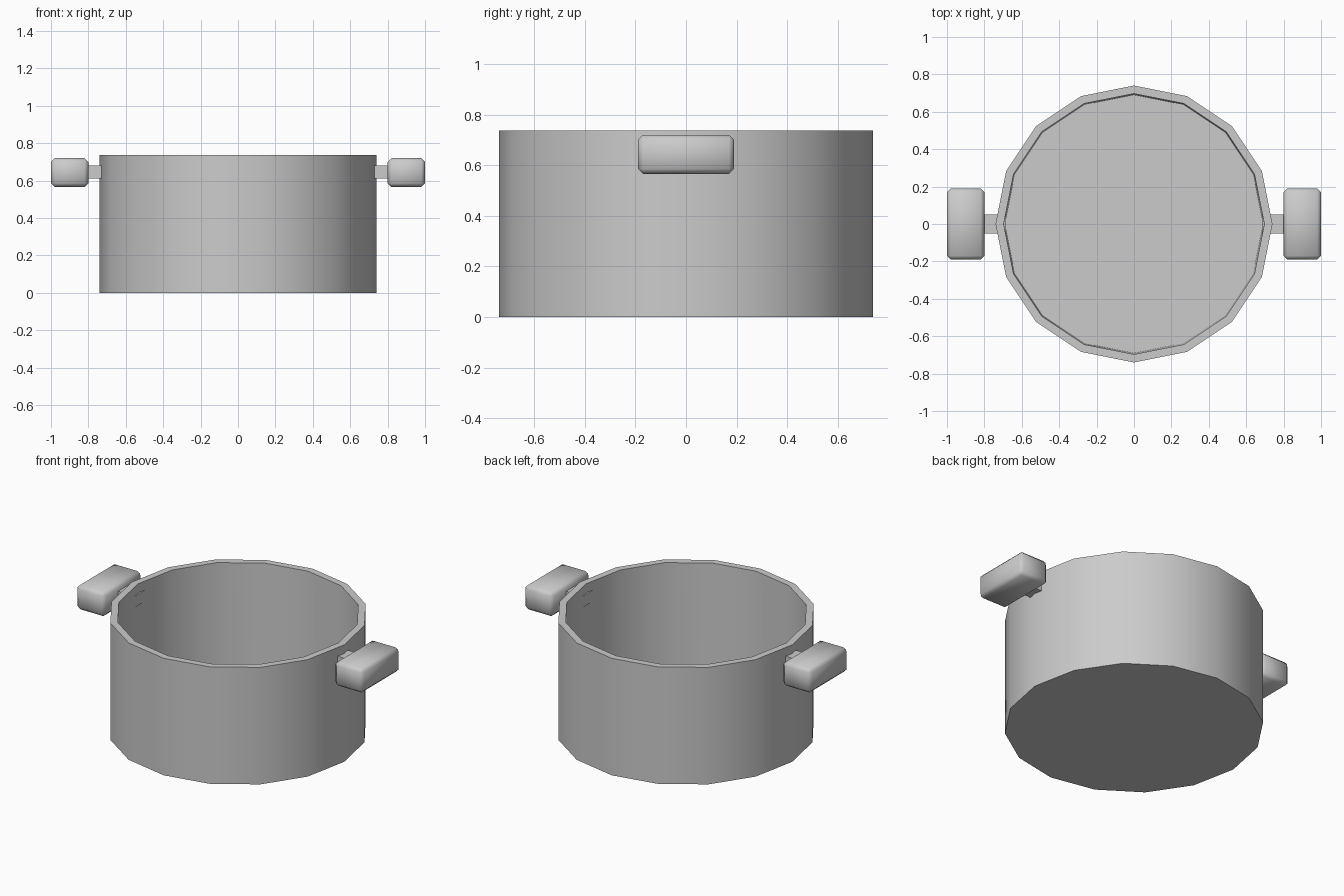
import bpy, bmesh, math

if "Cube" in bpy.data.objects:
    bpy.data.objects.remove(bpy.data.objects["Cube"])

SIDES = 16


def finish(name, bm, angle):
    bmesh.ops.recalc_face_normals(bm, faces=bm.faces)
    me = bpy.data.meshes.new(name)
    bm.to_mesh(me)
    bm.free()
    ob = bpy.data.objects.new(name, me)
    bpy.context.collection.objects.link(ob)
    bpy.ops.object.select_all(action='DESELECT')
    ob.select_set(True)
    bpy.context.view_layer.objects.active = ob
    bpy.ops.object.shade_smooth_by_angle(angle=math.radians(angle))
    return ob


def box(name, lo, hi, bevel, angle):
    bm = bmesh.new()
    bmesh.ops.create_cube(bm, size=1)
    for v in bm.verts:
        v.co = [(a + b) / 2 + c * (b - a) for a, b, c in zip(lo, hi, v.co)]
    if bevel:
        bmesh.ops.bevel(bm, geom=bm.edges[:], offset=bevel, segments=1,
                        affect='EDGES')
    return finish(name, bm, angle)


# pot body: closed wall with outer base and inner floor
profile = [(0.74, 0.0), (0.74, 0.737), (0.697, 0.737), (0.69, 0.04)]
bm = bmesh.new()
rings = [[bm.verts.new((r * math.cos(math.tau * i / SIDES),
                        r * math.sin(math.tau * i / SIDES), z))
          for i in range(SIDES)] for r, z in profile]
for a, b in zip(rings, rings[1:]):
    for i in range(SIDES):
        j = (i + 1) % SIDES
        bm.faces.new((a[i], a[j], b[j], b[i]))
bm.faces.new(rings[0])
bm.faces.new(rings[-1])
finish("pot_body", bm, 30)

# side grips and the stubs that pass through the wall
for side, s in (("left", -1), ("right", 1)):
    xs = sorted((0.80 * s, 1.0 * s))
    box(side + "_grip", (xs[0], -0.19, 0.566), (xs[1], 0.19, 0.72), 0.02, 50)
    xs = sorted((0.685 * s, 0.81 * s))
    box(side + "_stub", (xs[0], -0.05, 0.61), (xs[1], 0.05, 0.682), 0, 30)
